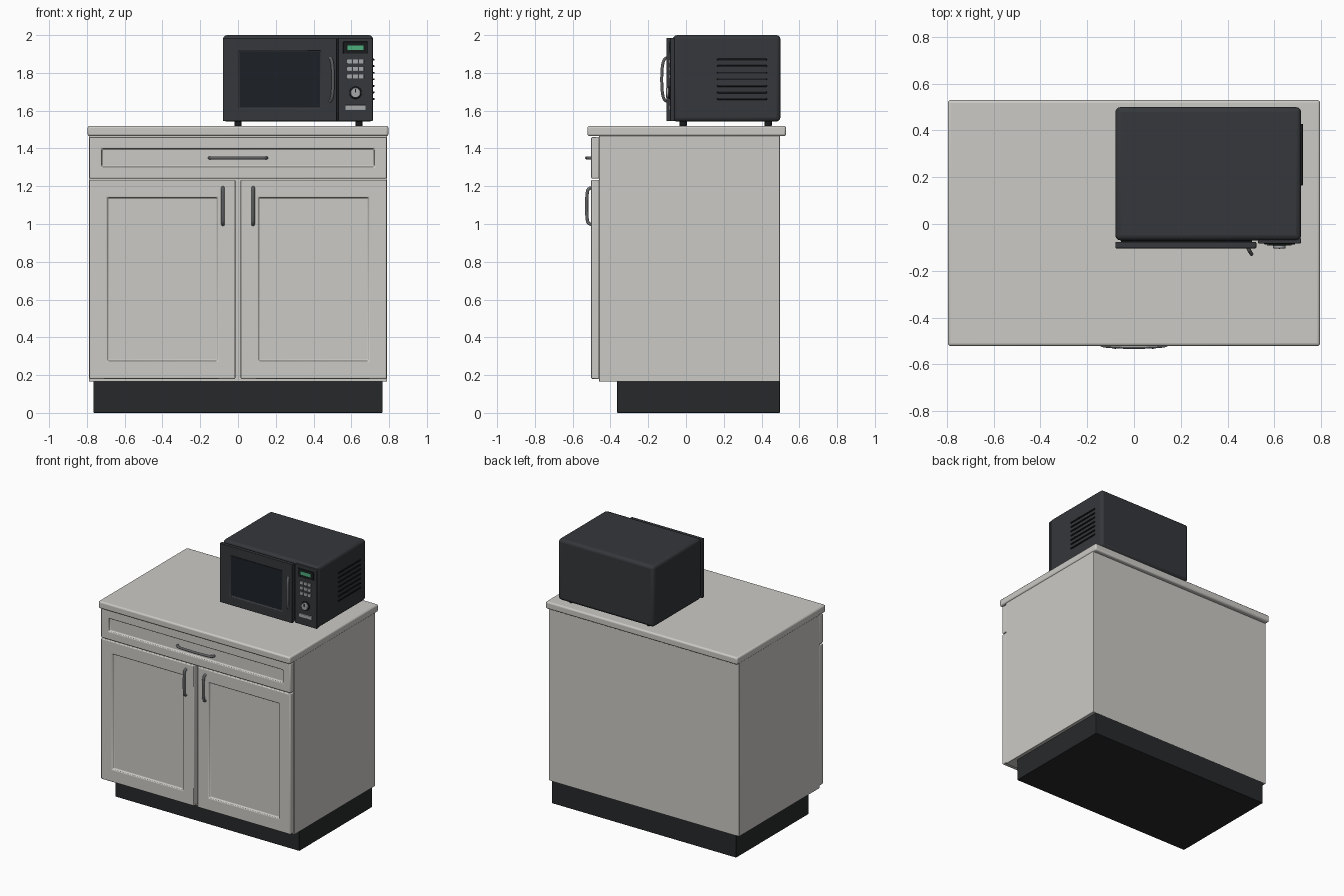
import bpy, bmesh, math

if "Cube" in bpy.data.objects:
    bpy.data.objects.remove(bpy.data.objects["Cube"])


def material(name, r, g, b):
    m = bpy.data.materials.new(name)
    m.diffuse_color = (r, g, b, 1)
    m.use_nodes = True
    m.node_tree.nodes["Principled BSDF"].inputs["Base Color"].default_value = m.diffuse_color
    return m


STONE = material("warm_paint", 0.60, 0.59, 0.56)
KICK = material("dark_base", 0.02, 0.022, 0.023)
SHELL = material("charcoal", 0.035, 0.038, 0.043)
BLACK = material("black", 0.01, 0.011, 0.012)
GLASS = material("dark_glass", 0.012, 0.015, 0.02)
GREEN = material("green_display", 0.07, 0.42, 0.2)
METAL = material("metal", 0.38, 0.39, 0.40)


def finish(ob, mat, bevel=0.0, segments=3):
    ob.data.materials.append(mat)
    if bevel:
        mod = ob.modifiers.new("bevel", "BEVEL")
        mod.width, mod.segments = bevel, segments
        mod.limit_method = "ANGLE"
    bpy.ops.object.select_all(action="DESELECT")
    ob.select_set(True)
    bpy.context.view_layer.objects.active = ob
    bpy.ops.object.shade_smooth_by_angle(angle=math.radians(35))
    return ob


def box(name, x, y, z, mat, bevel=0.0, recess=None, depth=0.0):
    """Box from ranges; recess=(x0, x1, z0, z1) sinks a panel into the front face."""
    bm = bmesh.new()
    bmesh.ops.create_cube(bm, size=1)
    for v in bm.verts:
        v.co = [r[0] if c < 0 else r[1] for c, r in zip(v.co, (x, y, z))]
    if recess:
        bm.normal_update()
        front = min(bm.faces, key=lambda f: f.calc_center_median().y)
        bmesh.ops.inset_region(bm, faces=[front], thickness=0.02)
        mx, mz = sum(x) / 2, sum(z) / 2
        for v in front.verts:
            v.co.x = recess[0] if v.co.x < mx else recess[1]
            v.co.z = recess[2] if v.co.z < mz else recess[3]
        bmesh.ops.inset_region(bm, faces=[front], thickness=0.004)
        for v in front.verts:
            v.co.y += depth
    me = bpy.data.meshes.new(name)
    bm.to_mesh(me)
    bm.free()
    ob = bpy.data.objects.new(name, me)
    bpy.context.collection.objects.link(ob)
    return finish(ob, mat, bevel)


def tube(name, points, radius, mat):
    cu = bpy.data.curves.new(name, "CURVE")
    cu.dimensions = "3D"
    cu.bevel_depth, cu.bevel_resolution, cu.use_fill_caps = radius, 3, True
    s = cu.splines.new("NURBS")
    s.points.add(len(points) - 1)
    for p, co in zip(s.points, points):
        p.co = (*co, 1)
    s.use_endpoint_u, s.order_u, s.resolution_u = True, 3, 6
    ob = bpy.data.objects.new(name, cu)
    bpy.context.collection.objects.link(ob)
    bpy.ops.object.select_all(action="DESELECT")
    ob.select_set(True)
    bpy.context.view_layer.objects.active = ob
    bpy.ops.object.convert(target="MESH")
    return finish(bpy.context.object, mat)


def cylinder(name, loc, radius, length, mat, rot=(0, 0, 0), bevel=0.003):
    bpy.ops.mesh.primitive_cylinder_add(vertices=32, radius=radius, depth=length,
                                        location=loc, rotation=rot)
    ob = bpy.context.object
    ob.name = name
    return finish(ob, mat, bevel, 2)


# Cabinet
box("toe_kick", (-0.765, 0.765), (-0.365, 0.497), (0, 0.17), KICK, 0.004)
box("cabinet_body", (-0.79, 0.79), (-0.46, 0.497), (0.165, 1.47), STONE, 0.004)
box("countertop", (-0.796, 0.796), (-0.522, 0.53), (1.465, 1.52), STONE, 0.012)
box("drawer_front", (-0.787, 0.787), (-0.502, -0.459), (1.241, 1.46), STONE, 0.006,
    (-0.723, 0.723, 1.302, 1.4), 0.016)

# Doors and bowed handles
for side, s in (("left", -1), ("right", 1)):
    xs = sorted((s * 0.014, s * 0.787))
    rx = sorted((s * 0.108, s * 0.692))
    box(side + "_door", xs, (-0.502, -0.459), (0.18, 1.234), STONE, 0.006,
        (*rx, 0.275, 1.14), 0.016)
    x = s * 0.08
    tube(side + "_door_handle", [(x, -0.495, 1.192), (x, -0.518, 1.192), (x, -0.525, 1.155),
         (x, -0.526, 1.095), (x, -0.525, 1.035), (x, -0.518, 0.998), (x, -0.495, 0.998)],
         0.009, METAL)
tube("drawer_handle", [(-0.15, -0.495, 1.35), (-0.15, -0.516, 1.35), (-0.1, -0.523, 1.35),
     (0, -0.526, 1.35), (0.1, -0.523, 1.35), (0.15, -0.516, 1.35), (0.15, -0.495, 1.35)],
     0.009, METAL)

# Microwave shell, door and feet
box("microwave_body", (-0.08, 0.715), (-0.07, 0.5), (1.542, 2.0), SHELL, 0.022)
box("microwave_door_seal", (-0.055, 0.505), (-0.085, -0.06), (1.565, 1.965), BLACK)
box("microwave_door", (-0.08, 0.523), (-0.104, -0.077), (1.544, 1.986), SHELL, 0.005,
    (0.003, 0.44, 1.61, 1.918), 0.008)
box("microwave_window", (0.01, 0.433), (-0.098, -0.09), (1.617, 1.911), GLASS)
for x in (0.0, 0.64):
    for y in (-0.015, 0.435):
        cylinder("microwave_foot", (x, y, 1.533), 0.019, 0.03, BLACK)
tube("microwave_handle", [(0.487, -0.1, 1.65), (0.494, -0.116, 1.652), (0.502, -0.127, 1.70),
     (0.503, -0.129, 1.765), (0.502, -0.127, 1.83), (0.494, -0.116, 1.878),
     (0.487, -0.1, 1.88)], 0.008, METAL)

# Controls
box("control_panel", (0.53, 0.714), (-0.084, -0.06), (1.544, 1.986), SHELL, 0.005)
box("display_frame", (0.557, 0.688), (-0.088, -0.08), (1.902, 1.965), BLACK, 0.002)
box("display_screen", (0.58, 0.665), (-0.09, -0.084), (1.921, 1.946), GREEN)
for z in (1.86, 1.821, 1.781):
    for x in (0.591, 0.622, 0.653):
        box("button", (x - 0.0135, x + 0.0135), (-0.09, -0.08), (z - 0.011, z + 0.011),
            METAL, 0.002)
cylinder("dial_base", (0.622, -0.086, 1.695), 0.033, 0.012, BLACK, (math.pi / 2, 0, 0))
cylinder("dial", (0.622, -0.093, 1.695), 0.027, 0.024, METAL, (math.pi / 2, 0, 0))
box("dial_pointer", (0.62, 0.624), (-0.107, -0.1), (1.695, 1.716), BLACK)
box("open_button", (0.568, 0.676), (-0.091, -0.08), (1.603, 1.629), METAL, 0.002)

# Side vent ribs
for i in range(7):
    z = 1.662 + i * 0.0347
    box("vent_rib", (0.705, 0.722), (0.165, 0.428), (z - 0.005, z + 0.005), BLACK, 0.002)
